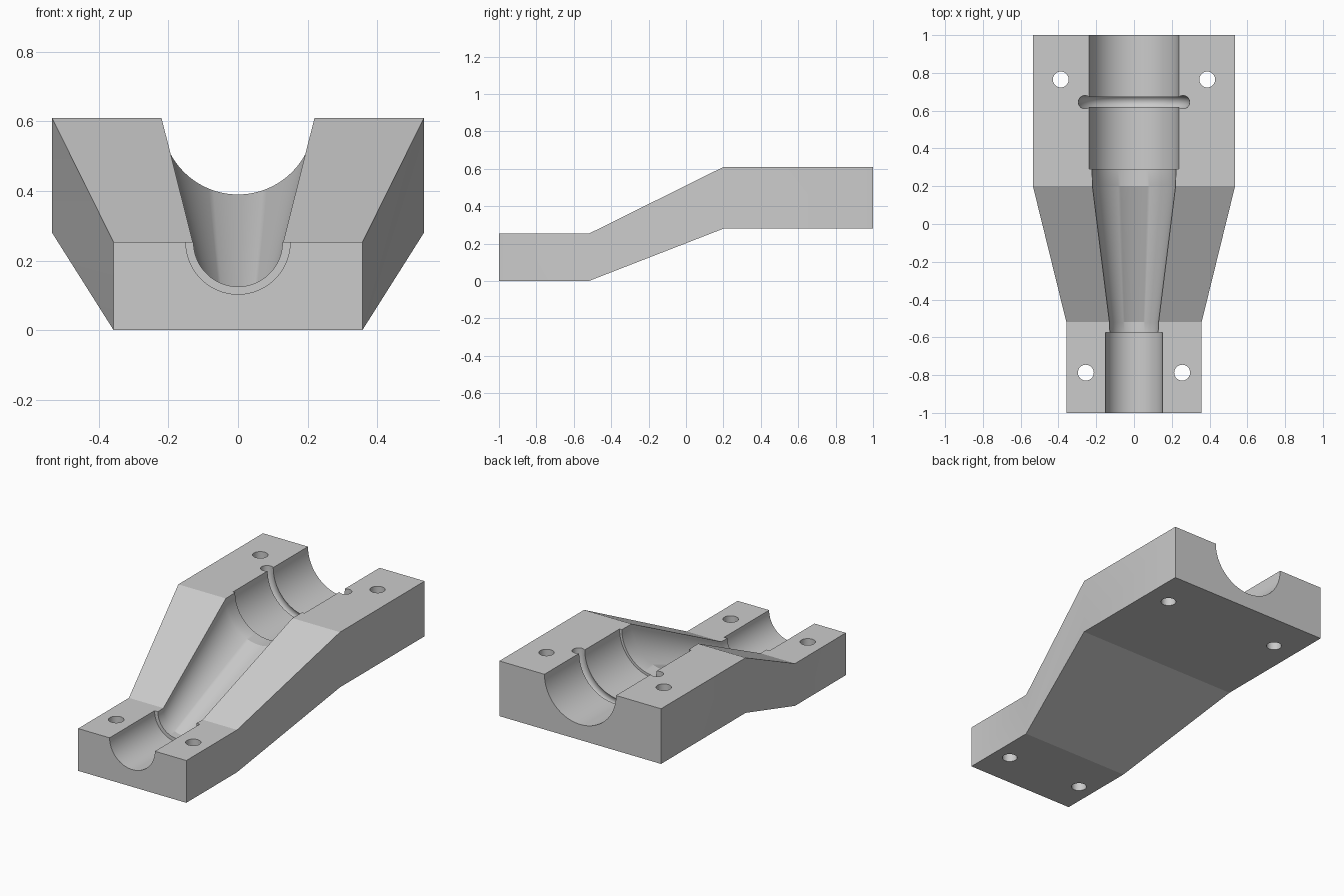
import bpy, bmesh, math

if "Cube" in bpy.data.objects:
    bpy.data.objects.remove(bpy.data.objects["Cube"])

grey = bpy.data.materials.new("plain grey")
grey.diffuse_color = (0.6, 0.6, 0.6, 1)
grey.use_nodes = True
grey.node_tree.nodes["Principled BSDF"].inputs["Base Color"].default_value = grey.diffuse_color


def loft(name, sections):
    """Closed solid through equal-length rings of points."""
    bm = bmesh.new()
    rings = [[bm.verts.new(p) for p in s] for s in sections]
    n = len(rings[0])
    for a, b in zip(rings, rings[1:]):
        for i in range(n):
            j = (i + 1) % n
            bm.faces.new((a[i], a[j], b[j], b[i]))
    bm.faces.new(rings[0])
    bm.faces.new(rings[-1])
    bmesh.ops.recalc_face_normals(bm, faces=bm.faces)
    mesh = bpy.data.meshes.new(name)
    bm.to_mesh(mesh)
    bm.free()
    obj = bpy.data.objects.new(name, mesh)
    bpy.context.collection.objects.link(obj)
    mesh.materials.append(grey)
    return obj


def block_section(y, w, z0, z1):
    return [(-w, y, z0), (w, y, z0), (w, y, z1), (-w, y, z1)]


def channel_section(y, r, zc, n=48):
    """Half circle below the top surface, straight walls above it."""
    arc = [(r * math.cos(a), y, zc + r * math.sin(a))
           for a in (math.pi + math.pi * i / n for i in range(n + 1))]
    return arc + [(r, y, zc + 0.1), (-r, y, zc + 0.1)]


# Stepped block: low narrow front, sloping middle, high wide back
LOW, HIGH = 0.253, 0.61
body = loft("mould_body", [
    block_section(-1.0, 0.358, 0, LOW),
    block_section(-0.52, 0.358, 0, LOW),
    block_section(0.2, 0.535, 0.28, HIGH),
    block_section(1.0, 0.535, 0.28, HIGH)])

# Half-round channel with counterbores at both ends and a round ring groove
GROOVE_Y, RING, TUBE, BACK_R = 0.645, 0.26, 0.035, 0.237
start = math.acos((BACK_R - RING) / TUBE)
groove = []
for i in range(17):
    a = start * (1 - i / 8)
    groove.append((GROOVE_Y - TUBE * math.sin(a), RING + TUBE * math.cos(a), HIGH))
path = [(-1.1, 0.15, LOW), (-0.575, 0.15, LOW), (-0.575, 0.128, LOW),
        (-0.52, 0.13, LOW), (0.2, 0.22, HIGH), (0.29, 0.222, HIGH),
        (0.29, BACK_R, HIGH)] + groove + [(1.1, BACK_R, HIGH)]
cutters = [loft("channel_cutter", [channel_section(*p) for p in path])]

# Four bolt holes
for side in (-1, 1):
    for x, y in ((0.388, 0.765), (0.255, -0.787)):
        cutters.append(loft("bolt_hole_cutter", [
            [(side * x + 0.042 * math.cos(t), y + 0.042 * math.sin(t), z)
             for t in (math.tau * i / 32 for i in range(32))]
            for z in (-0.2, 0.9)]))

# Cut the block
bpy.context.view_layer.objects.active = body
body.select_set(True)
for c in cutters:
    c.hide_render = True
    mod = body.modifiers.new("cut", 'BOOLEAN')
    mod.operation = 'DIFFERENCE'
    mod.solver = 'EXACT'
    mod.object = c
    bpy.ops.object.modifier_apply(modifier=mod.name)
for c in cutters:
    bpy.data.objects.remove(c)

bpy.ops.object.shade_smooth_by_angle(angle=math.radians(20))
